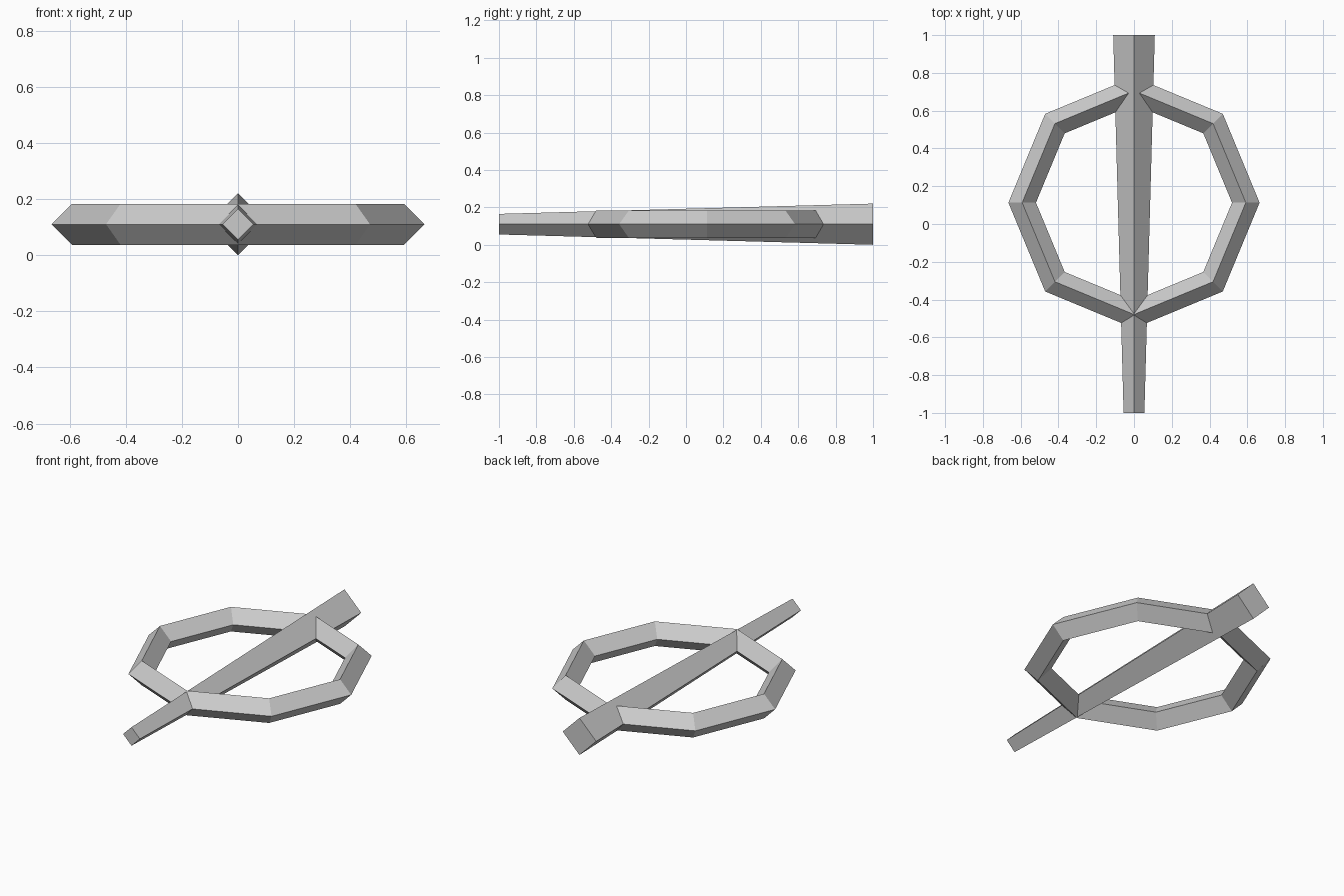
import bpy
from math import radians

cube = bpy.data.objects.get("Cube")
if cube:
    bpy.data.objects.remove(cube, do_unlink=True)

CENTRE_Z = 0.11

grey = bpy.data.materials.new("plain_grey")
grey.use_nodes = True
colour = (0.6, 0.6, 0.6, 1)
grey.diffuse_color = colour
grey.node_tree.nodes["Principled BSDF"].inputs["Base Color"].default_value = colour


def finish(name):
    obj = bpy.context.object
    obj.name = name
    obj.data.materials.append(grey)
    bpy.ops.object.transform_apply(location=False, rotation=True, scale=True)
    bpy.ops.object.shade_flat()


# Eight-sided ring with a diamond cross-section
bpy.ops.mesh.primitive_torus_add(major_segments=8, minor_segments=4,
                                 major_radius=0.592, minor_radius=0.073,
                                 location=(0, 0.113, CENTRE_Z))
finish("ring")

# Tapered diamond bar, thick at the back and thin at the front
bpy.ops.mesh.primitive_cone_add(vertices=4, radius1=0.11, radius2=0.055, depth=2,
                                location=(0, 0, CENTRE_Z),
                                rotation=(radians(90), 0, 0))
finish("tapered_bar")
